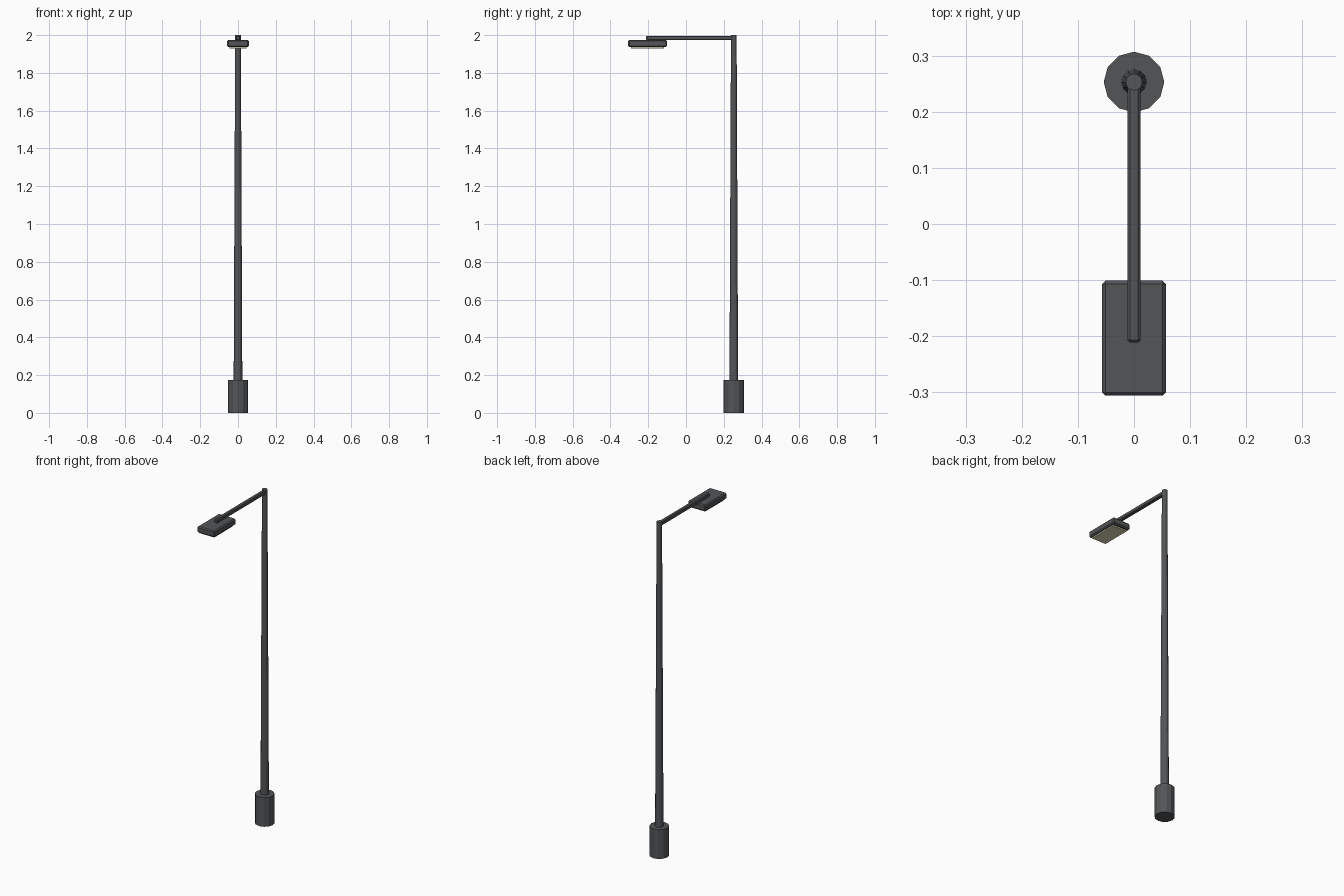
import bpy, bmesh
from mathutils import Matrix

if "Cube" in bpy.data.objects:
    bpy.data.objects.remove(bpy.data.objects["Cube"])

POLE_Y = 0.253


def material(name, rgb):
    m = bpy.data.materials.new(name)
    m.diffuse_color = (*rgb, 1)
    m.use_nodes = True
    m.node_tree.nodes["Principled BSDF"].inputs["Base Color"].default_value = m.diffuse_color
    return m


METAL = material("dark_metal", (0.085, 0.09, 0.095))
GLASS = material("warm_glass", (0.75, 0.7, 0.52))


def finish(bm, name, mat, bevel=0, segments=1):
    me = bpy.data.meshes.new(name)
    bm.to_mesh(me)
    bm.free()
    me.materials.append(mat)
    ob = bpy.data.objects.new(name, me)
    bpy.context.collection.objects.link(ob)
    if bevel:
        mod = ob.modifiers.new("bevel", 'BEVEL')
        mod.width = bevel
        mod.segments = segments
    return ob


def box(name, lo, hi, mat, bevel=0, segments=1):
    bm = bmesh.new()
    size = [b - a for a, b in zip(lo, hi)]
    mid = [(a + b) / 2 for a, b in zip(lo, hi)]
    bmesh.ops.create_cube(bm, size=1, matrix=Matrix.Translation(mid) @ Matrix.Diagonal((*size, 1)))
    return finish(bm, name, mat, bevel, segments)


def column(name, r0, r1, z0, z1, sides, mat):
    bm = bmesh.new()
    bmesh.ops.create_cone(bm, cap_ends=True, segments=sides, radius1=r0, radius2=r1, depth=z1 - z0,
                          matrix=Matrix.Translation((0, POLE_Y, (z0 + z1) / 2)))
    return finish(bm, name, mat)


# Base sleeve and tapered pole
column("base", 0.054, 0.054, 0, 0.175, 12, METAL)
column("pole", 0.023, 0.015, 0.16, 2.0, 12, METAL)

# Horizontal arm
box("arm", (-0.0115, -0.211, 1.973), (0.0115, POLE_Y, 1.996), METAL, 0.004)

# Lamp head with glowing panel underneath
box("lamp_head", (-0.057, -0.306, 1.937), (0.057, -0.101, 1.975), METAL, 0.006)
box("lamp_panel", (-0.046, -0.291, 1.930), (0.046, -0.116, 1.940), GLASS)
